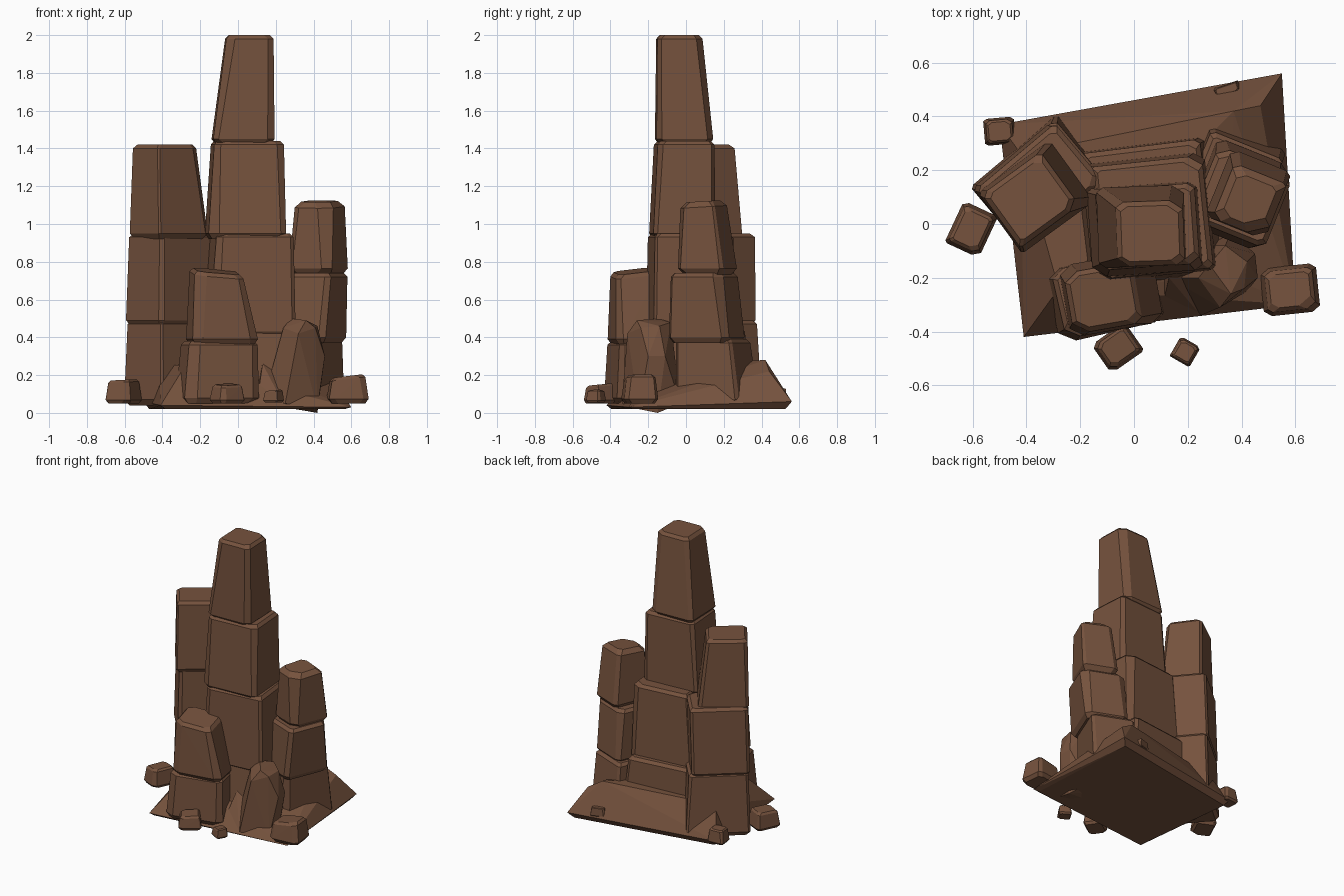
import bpy, bmesh, random
from math import radians, cos, sin
from mathutils import Vector

cube = bpy.data.objects.get("Cube")
if cube:
    bpy.data.objects.remove(cube, do_unlink=True)

random.seed(7)
brown = bpy.data.materials.new("rock brown")
brown.use_nodes = True
colour = (0.18, 0.085, 0.047, 1)
brown.diffuse_color = colour
bsdf = brown.node_tree.nodes["Principled BSDF"]
bsdf.inputs["Base Color"].default_value = colour
bsdf.inputs["Roughness"].default_value = 0.9


def hull(name, points):
    """Flat-faced solid wrapped around a handful of points."""
    bm = bmesh.new()
    for p in points:
        bm.verts.new(p)
    bmesh.ops.convex_hull(bm, input=bm.verts)
    spare = [v for v in bm.verts if not v.link_faces]
    bmesh.ops.delete(bm, geom=spare, context='VERTS')
    bmesh.ops.recalc_face_normals(bm, faces=bm.faces)
    mesh = bpy.data.meshes.new(name)
    bm.to_mesh(mesh)
    bm.free()
    mesh.materials.append(brown)
    obj = bpy.data.objects.new(name, mesh)
    bpy.context.collection.objects.link(obj)


def ring(centre, size, z, angle, cuts, tilt):
    """Rectangle with unevenly chipped corners, turned about z and tilted."""
    a = radians(angle)
    pts = []
    for (sx, sy), cut in zip(((1, 1), (-1, 1), (-1, -1), (1, -1)), cuts):
        for dx, dy in ((cut, 0), (0, cut * 0.7)):
            x = sx * (size[0] / 2 - dx)
            y = sy * (size[1] / 2 - dy)
            wx, wy = x * cos(a) - y * sin(a), x * sin(a) + y * cos(a)
            pts.append(Vector((centre[0] + wx, centre[1] + wy,
                               z + tilt[0] * wx + tilt[1] * wy)))
    return pts


def block(name, z, low, low_size, high, high_size, angle, bevel=0.02, tilt=(0, 0)):
    """Tapering chunk of rock with narrow worn rims, from z[0] to z[1]."""
    z0, z1 = z
    cuts = [bevel * random.uniform(0.5, 2.5) for _ in range(4)]
    rows = []
    for c, s, lvl, inset, lean in ((low, low_size, z0, bevel, (0, 0)),
                                   (low, low_size, z0 + bevel * 1.5, 0, (0, 0)),
                                   (high, high_size, z1 - bevel, 0, tilt),
                                   (high, high_size, z1, bevel * 0.9, tilt)):
        size = (s[0] - 2 * inset, s[1] - 2 * inset)
        wear = [c_ * random.uniform(0.7, 1.3) for c_ in cuts]
        rows += ring(c, size, lvl, angle, wear, lean)
    hull(name, rows)


# Sloping ground slab
rim = [(-0.41, -0.42, 0.04), (0.6, -0.3, 0.03), (0.55, 0.56, 0.06), (-0.5, 0.37, 0.06)]
slab = rim + [(x * 0.94, y * 0.94, 0.02) for x, y, _ in rim]
slab += [(0.47, 0.44, 0.22), (0.37, 0.42, 0.28), (-0.42, 0.26, 0.26),
         (-0.28, -0.24, 0.25), (0.36, -0.2, 0.12), (0.5, 0.1, 0.13)]
hull("ground_slab", slab)

# Central spire
block("spire_foot", (0.05, 0.45), (0.05, 0.04), (0.52, 0.52), (0.05, 0.05), (0.45, 0.48), 7)
block("spire_lower", (0.4, 0.95), (0.055, 0.025), (0.46, 0.44), (0.07, 0.025), (0.41, 0.42), 6)
block("spire_middle", (0.92, 1.44), (0.04, -0.02), (0.41, 0.33), (0.05, -0.01), (0.37, 0.3), 4)
block("spire_top", (1.42, 2.0), (0.027, -0.01), (0.325, 0.3), (0.06, -0.035), (0.25, 0.24), 2)

# Tall side column
block("tall_column_foot", (0.04, 0.49), (-0.345, 0.15), (0.42, 0.32), (-0.35, 0.15), (0.39, 0.29), 40)
block("tall_column_middle", (0.46, 0.95), (-0.36, 0.14), (0.38, 0.3), (-0.35, 0.145), (0.38, 0.28), 40)
block("tall_column_top", (0.92, 1.42), (-0.365, 0.1), (0.33, 0.28), (-0.385, 0.09), (0.27, 0.245), 36)

# Short side column
block("short_column_foot", (0.04, 0.39), (0.355, 0.16), (0.31, 0.37), (0.36, 0.14), (0.29, 0.33), -22)
block("short_column_middle", (0.37, 0.74), (0.385, 0.11), (0.29, 0.34), (0.4, 0.1), (0.3, 0.29), -22)
block("short_column_top", (0.72, 1.12), (0.425, 0.11), (0.24, 0.27), (0.43, 0.085), (0.21, 0.22),
      -22, 0.03, (0, 0.06))

# Front column
block("front_column_foot", (0.05, 0.38), (-0.11, -0.265), (0.4, 0.28), (-0.1, -0.26), (0.37, 0.26), 13)
block("front_column_top", (0.36, 0.75), (-0.085, -0.26), (0.35, 0.27), (-0.115, -0.275), (0.26, 0.23),
      10, 0.02, (-0.1, 0.1))

# Leaning boulder at the front
hull("front_boulder", [(0.13, -0.2, 0.05), (0.25, -0.34, 0.05), (0.42, -0.25, 0.02), (0.42, -0.15, 0.0),
                       (0.36, -0.03, 0.05), (0.22, -0.08, 0.05), (0.46, -0.2, 0.3), (0.45, -0.11, 0.3),
                       (0.24, -0.2, 0.45), (0.32, -0.31, 0.42), (0.41, -0.24, 0.45), (0.42, -0.14, 0.46),
                       (0.34, -0.08, 0.48), (0.28, -0.15, 0.5), (0.36, -0.26, 0.49)])

# Low wedge between the boulder and the front column
hull("front_wedge", [(0.1, -0.33, 0.05), (0.24, -0.33, 0.05), (0.26, -0.1, 0.05), (0.08, -0.1, 0.05),
                     (0.13, -0.2, 0.26), (0.22, -0.19, 0.2)])

# Loose stones: centre, size, heights, turn, tilt
stones = [((-0.605, -0.02), (0.14, 0.17), (0.05, 0.175), -25, (0.05, 0)),
          ((-0.5, 0.345), (0.115, 0.1), (0.05, 0.15), 5, (0, 0)),
          ((0.58, -0.245), (0.21, 0.18), (0.05, 0.195), 6, (0.12, 0)),
          ((-0.06, -0.46), (0.15, 0.13), (0.05, 0.15), 35, (0, 0.1)),
          ((0.19, -0.475), (0.085, 0.085), (0.055, 0.12), -30, (0.1, 0)),
          ((0.345, 0.5), (0.1, 0.04), (0.07, 0.13), 18, (0, 0))]
for i, (c, s, z, turn, tilt) in enumerate(stones):
    small = (s[0] * 0.85, s[1] * 0.85)
    block(f"loose_stone_{i + 1}", z, c, s, c, small, turn, min(s) * 0.09, tilt)
